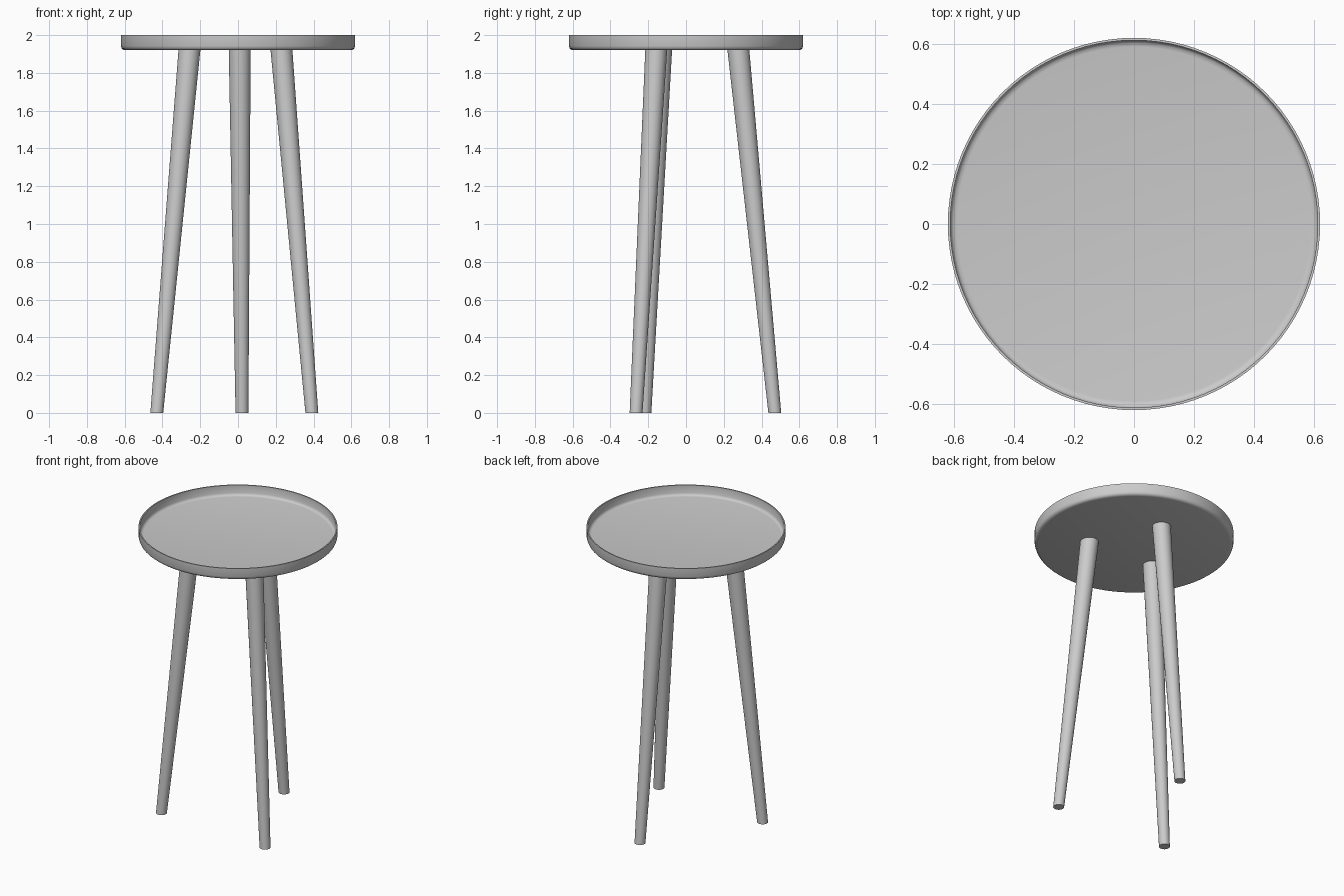
import bpy
import bmesh
from math import radians, tau, cos, sin
from mathutils import Matrix, Vector

cube = bpy.data.objects.get("Cube")
if cube:
    bpy.data.objects.remove(cube, do_unlink=True)

# One plain grey finish
grey = bpy.data.materials.new("plain grey")
grey.use_nodes = True
colour = (0.6, 0.6, 0.6, 1)
grey.diffuse_color = colour
grey.node_tree.nodes["Principled BSDF"].inputs["Base Color"].default_value = colour


def finish(bm, name):
    """Turn a bmesh into a smooth grey object with crisp edges."""
    bmesh.ops.recalc_face_normals(bm, faces=bm.faces)
    mesh = bpy.data.meshes.new(name)
    bm.to_mesh(mesh)
    bm.free()
    mesh.materials.append(grey)
    obj = bpy.data.objects.new(name, mesh)
    bpy.context.collection.objects.link(obj)
    bpy.ops.object.select_all(action="DESELECT")
    obj.select_set(True)
    bpy.context.view_layer.objects.active = obj
    bpy.ops.object.shade_smooth_by_angle(angle=radians(40))
    return obj


def skin(name, rings):
    """Join successive rings of points and cap both ends."""
    bm = bmesh.new()
    loops = [[bm.verts.new(p) for p in ring] for ring in rings]
    for a, b in zip(loops, loops[1:]):
        for i in range(len(a)):
            j = (i + 1) % len(a)
            bm.faces.new((a[i], a[j], b[j], b[i]))
    bm.faces.new(loops[0])
    bm.faces.new(loops[-1])
    return finish(bm, name)


def ring(centre, radius, sides):
    return [Vector(centre) + Vector((radius * cos(tau * i / sides),
                                     radius * sin(tau * i / sides), 0))
            for i in range(sides)]


# Round tray: underside, rounded corner, thin upright rim, recessed floor
profile = [(0.597, 1.92), (0.608, 1.923), (0.616, 1.93), (0.62, 1.942),
           (0.62, 2.0), (0.612, 2.0), (0.612, 1.946), (0.608, 1.938),
           (0.602, 1.932), (0.59, 1.93)]
skin("tray_top", [ring((0, 0, z), r, 96) for r, z in profile])

# Three splayed, tapered legs spaced evenly about a slightly offset centre
offset = Vector((-0.006, -0.004, 0))
foot, head = Vector((0.027, 0.474, 0)), Vector((0.015, 0.281, 1.924))
for name, turn in (("back_leg", 0), ("front_left_leg", -120), ("front_right_leg", 120)):
    spin = Matrix.Rotation(radians(turn), 3, "Z")
    skin(name, [ring(offset + spin @ foot, 0.034, 32),
                ring(offset + spin @ head, 0.058, 32)])
